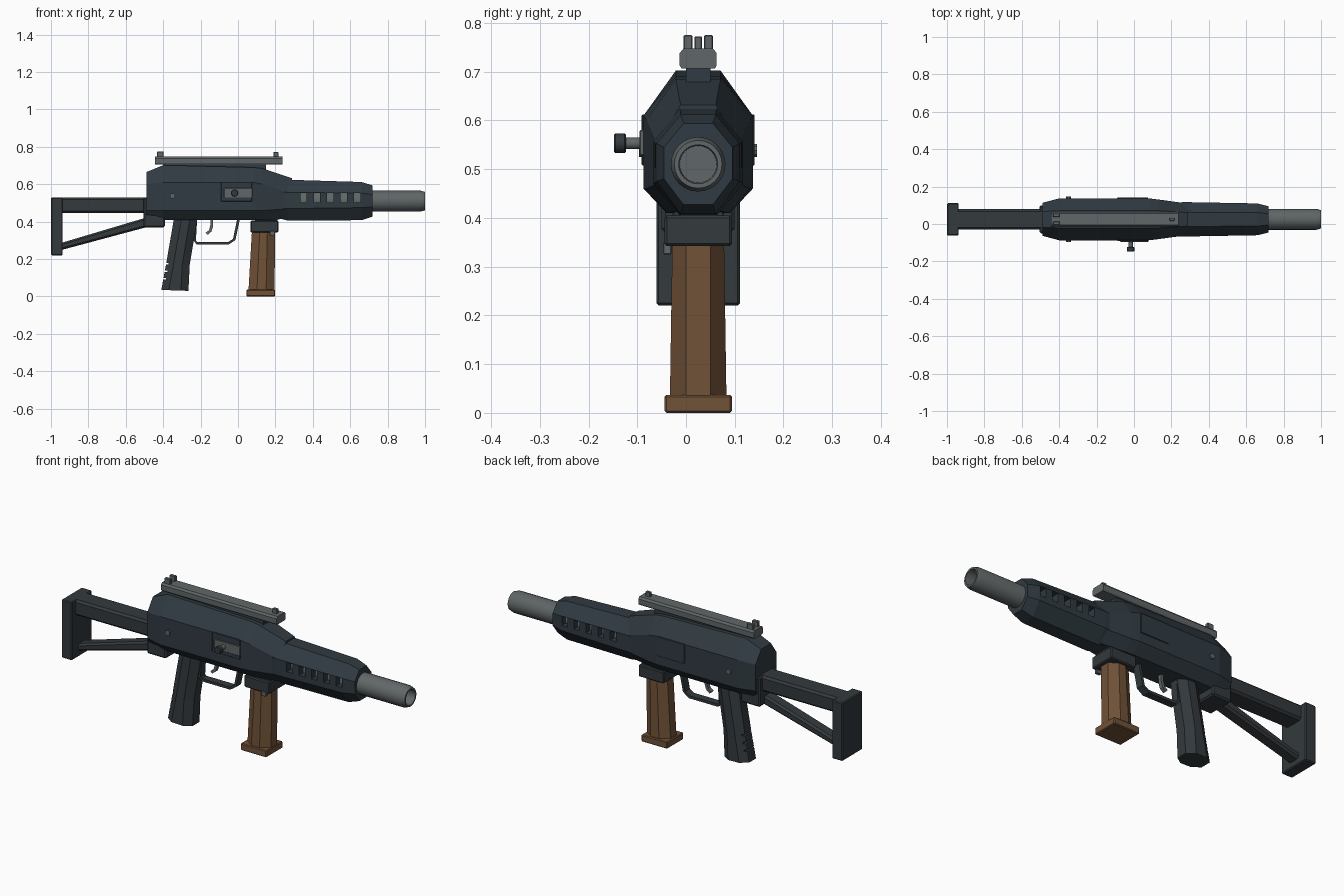
import bpy, bmesh, math
from mathutils import Vector

if "Cube" in bpy.data.objects:
    bpy.data.objects.remove(bpy.data.objects["Cube"])

YC = 0.025   # centre plane of the model


def material(name, rgb):
    m = bpy.data.materials.new(name)
    m.diffuse_color = (*rgb, 1)
    m.use_nodes = True
    m.node_tree.nodes["Principled BSDF"].inputs["Base Color"].default_value = m.diffuse_color
    return m


SLATE = material("dark slate", (0.030, 0.043, 0.054))
CHAR = material("charcoal", (0.033, 0.041, 0.047))
STEEL = material("steel grey", (0.118, 0.134, 0.138))
BROWN = material("brown", (0.165, 0.085, 0.040))


def finish(name, bm, mat, bevel=0):
    bmesh.ops.recalc_face_normals(bm, faces=bm.faces)
    me = bpy.data.meshes.new(name)
    bm.to_mesh(me)
    bm.free()
    ob = bpy.data.objects.new(name, me)
    bpy.context.collection.objects.link(ob)
    me.materials.append(mat)
    if bevel:
        b = ob.modifiers.new("Bevel", 'BEVEL')
        b.width, b.segments = bevel, 1
        b.limit_method = 'ANGLE'
    return ob


def loft(name, rings, mat, bevel=0, closed=False):
    """Skin equal-length rings; closed joins the last ring to the first."""
    bm = bmesh.new()
    vs = [[bm.verts.new(p) for p in r] for r in rings]
    n = len(vs[0])
    pairs = list(zip(vs, vs[1:])) + ([(vs[-1], vs[0])] if closed else [])
    for a, b in pairs:
        for i in range(n):
            bm.faces.new((a[i], a[(i + 1) % n], b[(i + 1) % n], b[i]))
    if not closed:
        bm.faces.new(vs[0])
        bm.faces.new(vs[-1])
    return finish(name, bm, mat, bevel)


def box(name, x, y, z, mat, bevel=0.004):
    rings = [[(px, y[0], z[0]), (px, y[1], z[0]), (px, y[1], z[1]), (px, y[0], z[1])] for px in x]
    return loft(name, rings, mat, bevel)


def ring_x(x, lo, hi, hw, slo, shi, top, bot):
    """Eight-sided section across the length."""
    pts = [(-bot, lo), (bot, lo), (hw, slo), (hw, shi), (top, hi), (-top, hi), (-hw, shi), (-hw, slo)]
    return [(x, YC + y, z) for y, z in pts]


def ring_z(x0, x1, z0, z1, hw, cx, cy):
    """Chamfered rectangle for upright parts, z0 at rear and z1 at front."""
    pts = [(x0 + cx, -hw), (x1 - cx, -hw), (x1, -hw + cy), (x1, hw - cy),
           (x1 - cx, hw), (x0 + cx, hw), (x0, hw - cy), (x0, -hw + cy)]
    return [(x, YC + y, z0 + (z1 - z0) * (x - x0) / (x1 - x0)) for x, y in pts]


def turned(name, profile, axis, origin, mat, n=24, angle=35):
    """Skin circles (distance along axis, radius)."""
    rings = []
    for d, r in profile:
        ring = []
        for i in range(n):
            a = math.tau * i / n
            c, s = r * math.cos(a), r * math.sin(a)
            ring.append(Vector(origin) + Vector((d, c, s) if axis == 'X' else (c, d, s)))
        rings.append(ring)
    ob = loft(name, rings, mat)
    bpy.ops.object.select_all(action='DESELECT')
    bpy.context.view_layer.objects.active = ob
    ob.select_set(True)
    bpy.ops.object.shade_smooth_by_angle(angle=math.radians(angle))
    return ob


def ribbon(name, path, t, hw, mat):
    """Flat strip of thickness t following an xz path."""
    pts = [Vector((x, 0, z)) for x, z in path]
    rings = []
    for i, p in enumerate(pts):
        d = (pts[min(i + 1, len(pts) - 1)] - pts[max(i - 1, 0)]).normalized()
        n = Vector((-d.z, 0, d.x)) * t / 2
        rings.append([p + n + Vector((0, YC - hw, 0)), p + n + Vector((0, YC + hw, 0)),
                      p - n + Vector((0, YC + hw, 0)), p - n + Vector((0, YC - hw, 0))])
    return loft(name, rings, mat)


def cut(target, cutters):
    for c in cutters:
        c.hide_render = True
        c.hide_viewport = True
        m = target.modifiers.new("Cut", 'BOOLEAN')
        m.operation, m.object, m.solver = 'DIFFERENCE', c, 'EXACT'


# Main body
body = loft("receiver", [
    ring_x(-0.49, 0.41, 0.665, 0.088, 0.46, 0.60, 0.042, 0.060),
    ring_x(-0.40, 0.41, 0.702, 0.112, 0.46, 0.61, 0.046, 0.065),
    ring_x(0.08, 0.41, 0.690, 0.112, 0.46, 0.61, 0.046, 0.065),
    ring_x(0.13, 0.41, 0.685, 0.106, 0.46, 0.60, 0.046, 0.062),
    ring_x(0.29, 0.415, 0.632, 0.084, 0.47, 0.55, 0.036, 0.040)], SLATE)

# Handguard with side slots that show the barrel
guard = loft("handguard", [
    ring_x(0.20, 0.422, 0.612, 0.088, 0.475, 0.55, 0.036, 0.038),
    ring_x(0.27, 0.405, 0.624, 0.092, 0.47, 0.557, 0.038, 0.038),
    ring_x(0.66, 0.408, 0.612, 0.085, 0.475, 0.552, 0.036, 0.036),
    ring_x(0.72, 0.427, 0.594, 0.070, 0.48, 0.545, 0.030, 0.030)], SLATE)
cut(guard, [box("slot_cutter", (x - 0.017, x + 0.017), (-0.2, 0.25), (0.503, 0.552), SLATE, 0)
            for x in (0.35, 0.422, 0.494, 0.566, 0.638)])

# Barrel with an open muzzle
turned("barrel", [(0.30, 0.056), (0.975, 0.056), (1.0, 0.049), (1.0, 0.040), (0.94, 0.038)],
       'X', (0, YC, 0.51), STEEL)

# Side port, bolt, charging handle and opposite panel
box("port_frame", (-0.09, 0.075), (-0.091, -0.08), (0.508, 0.612), SLATE, 0.002)
box("port_panel_far", (-0.09, 0.075), (0.13, 0.141), (0.508, 0.612), SLATE, 0.002)
box("bolt", (-0.075, 0.077), (-0.095, -0.085), (0.528, 0.58), STEEL, 0.002)
turned("charging_stem", [(-0.125, 0.012), (-0.08, 0.012)], 'Y', (-0.018, 0, 0.553), STEEL, 12)
turned("charging_knob", [(-0.148, 0.017), (-0.145, 0.02), (-0.126, 0.02), (-0.123, 0.017)],
       'Y', (-0.018, 0, 0.553), CHAR, 12)
turned("cross_pin", [(-0.096, 0.014), (0.146, 0.014)], 'Y', (-0.35, 0, 0.538), STEEL, 10)

# Top rail and sights
loft("top_rail", [ring_x(x, 0.706, 0.748, 0.038, 0.713, 0.738, 0.030, 0.034)
                  for x in (-0.445, 0.237)], STEEL)
box("rail_base", (-0.40, 0.15), (YC - 0.025, YC + 0.025), (0.66, 0.715), SLATE, 0)
for side in (-1, 1):
    y = YC + side * 0.021
    box("rear_sight", (-0.432, -0.398), (y - 0.009, y + 0.009), (0.74, 0.775), STEEL, 0.002)
box("front_sight", (0.19, 0.216), (YC - 0.008, YC + 0.008), (0.74, 0.772), STEEL, 0.002)

# Stock: mount, upper bar, lower strut and end plate
box("stock_mount", (-0.505, -0.39), (YC - 0.075, YC + 0.075), (0.37, 0.53), CHAR, 0.008)
loft("stock_bar", [ring_x(x, 0.447, 0.53, 0.054, 0.458, 0.519, 0.043, 0.043)
                   for x in (-0.95, -0.49)], CHAR)
loft("stock_strut", [ring_x(x, a, b, 0.034, a + 0.01, b - 0.01, 0.024, 0.024)
                     for x, a, b in ((-0.95, 0.247, 0.285), (-0.48, 0.373, 0.425))], CHAR)
box("stock_plate", (-1.0, -0.937), (-0.061, 0.111), (0.22, 0.53), CHAR, 0.005)

# Grip with grooves on its rear edge
grip = loft("grip", [ring_z(-0.41, -0.265, 0.035, 0.03, 0.057, 0.04, 0.028),
                     ring_z(-0.385, -0.258, 0.17, 0.17, 0.055, 0.04, 0.028),
                     ring_z(-0.34, -0.215, 0.43, 0.43, 0.052, 0.04, 0.028)], CHAR)
cut(grip, [box("groove_cutter", (-0.45, xr), (-0.1, 0.15), (z, z + 0.008), CHAR, 0)
           for z, xr in ((0.09, -0.385), (0.13, -0.378), (0.17, -0.371))])

# Trigger and its guard
ribbon("trigger_guard", [(-0.225, 0.42), (-0.232, 0.30), (-0.22, 0.285), (-0.05, 0.285),
                         (-0.02, 0.305), (0.004, 0.42)], 0.014, 0.02, CHAR)
ribbon("trigger", [(-0.14, 0.42), (-0.141, 0.375), (-0.149, 0.35), (-0.168, 0.335)],
       0.015, 0.010, STEEL)

# Magazine, its socket and release catch
box("magazine_socket", (0.066, 0.216), (YC - 0.069, YC + 0.069), (0.342, 0.405), CHAR, 0.005)
box("socket_neck", (0.09, 0.21), (YC - 0.05, YC + 0.05), (0.39, 0.45), CHAR, 0)
loft("magazine", [ring_z(0.056, 0.195, 0.03, 0.03, 0.058, 0.045, 0.033),
                  ring_z(0.075, 0.199, 0.36, 0.36, 0.053, 0.042, 0.028)], BROWN)
box("magazine_base", (0.045, 0.198), (YC - 0.069, YC + 0.069), (0, 0.037), BROWN, 0.004)
box("magazine_catch", (0.17, 0.197), (-0.047, -0.03), (0.325, 0.35), STEEL, 0.002)
